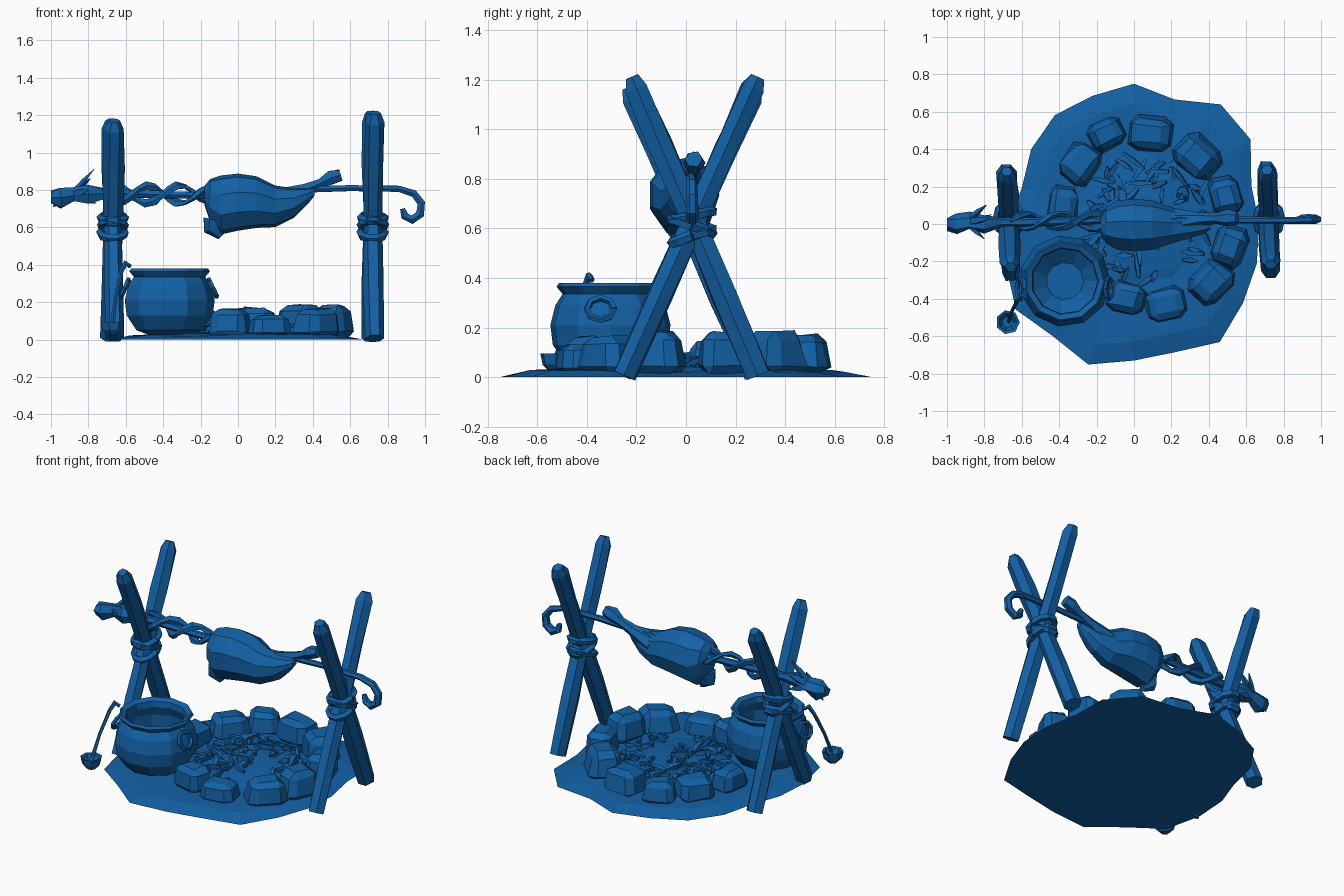
import bpy, bmesh, math, random
from mathutils import Vector as V, Matrix, Euler

random.seed(4)
TAU = math.tau
cube = bpy.data.objects.get("Cube")
if cube:
    bpy.data.objects.remove(cube)

blue = bpy.data.materials.new("deep_blue")
blue.use_nodes = True
colour = (0.006, 0.12, 0.38, 1)
blue.diffuse_color = colour
blue.node_tree.nodes["Principled BSDF"].inputs["Base Color"].default_value = colour


def finish(name, bm):
    bmesh.ops.recalc_face_normals(bm, faces=bm.faces)
    mesh = bpy.data.meshes.new(name)
    bm.to_mesh(mesh)
    bm.free()
    mesh.materials.append(blue)
    obj = bpy.data.objects.new(name, mesh)
    bpy.context.collection.objects.link(obj)
    return obj


def loft(name, rings):
    """Skin a list of equal rings and cap both ends."""
    bm = bmesh.new()
    rows = [[bm.verts.new(p) for p in ring] for ring in rings]
    n = len(rows[0])
    for a, b in zip(rows, rows[1:]):
        for i in range(n):
            j = (i + 1) % n
            bm.faces.new((a[i], a[j], b[j], b[i]))
    bm.faces.new(rows[0])
    bm.faces.new(rows[-1])
    return finish(name, bm)


def tube(name, points, radii, sides=6, wobble=0.0, flat=1.0):
    pts = [V(p) for p in points]
    rings, side = [], None
    for k, p in enumerate(pts):
        t = (pts[min(k + 1, len(pts) - 1)] - pts[max(k - 1, 0)]).normalized()
        if side is None:
            side = t.cross(V((1, 0, 0)) if abs(t.x) < 0.7 else V((0, 1, 0)))
        side = (side - t * side.dot(t)).normalized()
        up = t.cross(side)
        ring = []
        for i in range(sides):
            a = TAU * (i + 0.5) / sides
            r = radii[k] * (1 + random.uniform(-wobble, wobble))
            ring.append(p + side * math.cos(a) * r + up * math.sin(a) * r * flat)
        rings.append(ring)
    return loft(name, rings)


def lathe(name, centre, profile, sides):
    return loft(name, [[V(centre) + V((r * math.cos(TAU * i / sides),
                                       r * math.sin(TAU * i / sides), z))
                        for i in range(sides)] for r, z in profile])


def rock(name, place, size, turn):
    bm = bmesh.new()
    bmesh.ops.create_cube(bm, size=1)
    bmesh.ops.bevel(bm, geom=bm.edges[:], offset=0.2, segments=1, affect='EDGES')
    for v in bm.verts:
        v.co *= random.uniform(0.92, 1.1)
        v.co.x *= 1 - 0.25 * v.co.z
        v.co.y *= 1 - 0.25 * v.co.z
    bm.transform(Matrix.LocRotScale(V(place), Euler((0, 0, turn)), V(size)))
    return finish(name, bm)


# Ground patch with an uneven outline
outline = [.67, .66, .77, .79, .70, .75, .72, .72, .68, .63,
           .67, .72, .78, .74, .79, .73, .72, .78, .72, .69]
rings = []
for scale, z in ((1, 0), (0.86, 0.022), (0.6, 0.03), (0.2, 0.03)):
    rings.append([V((r * scale * math.cos(TAU * i / 20), r * scale * math.sin(TAU * i / 20),
                     z + (random.uniform(-.008, .008) if z else 0)))
                  for i, r in enumerate(outline)])
loft("ground", rings)

# Crossed posts and their rope bindings
for label, x, top in (("left", -0.67, 1.16), ("right", 0.72, 1.2)):
    for part, s in (("front_post", -1), ("back_post", 1)):
        foot, head = V((x + 0.012 * s, -0.26 * s + 0.02, 0.03)), V((x - 0.01 * s, 0.25 * s + 0.035, top))
        if label == "left":
            foot.y, head.y = foot.y - 0.01, head.y - 0.01
        path = [foot.lerp(head, t) for t in (-0.02, 0.25, 0.5, 0.78, 0.97, 1.01)]
        tube(label + "_" + part, path, (.052, .055, .05, .054, .052, .03), 6, 0.12)
    for k, (z, tilt) in enumerate(((0.57, 0.03), (0.61, -0.03), (0.65, 0.02))):
        loop = [(x + 0.065 * math.cos(TAU * i / 10), 0.025 + 0.085 * math.sin(TAU * i / 10),
                 z + tilt * math.sin(TAU * i / 10)) for i in range(11)]
        tube(f"{label}_binding_{k}", loop, [0.022] * 11, 5, 0.15)

# Spit rod with a curled handle
rod = [(-.97, .01, .77), (-.6, .01, .78), (-.2, .02, .77), (.3, .02, .8), (.6, .02, .81),
       (.86, .02, .805), (.94, .025, .78), (.98, .025, .73), (.975, .025, .67),
       (.93, .025, .64), (.89, .025, .66), (.88, .025, .7)]
tube("spit_rod", rod, [.025, .025, .02, .02, .018, .019, .022, .024, .026, .026, .024, .015], 6, 0.1)

# Twisted strands around the rod
for k in range(2):
    path = []
    for i in range(13):
        a = i * 0.75 + k * math.pi
        path.append((-0.66 + 0.042 * i, 0.015 + 0.04 * math.sin(a), 0.775 + 0.048 * math.cos(a)))
    tube(f"twisted_strand_{k}", path, [.012] + [.022, .026, .018] * 4, 5, 0.2, 0.7)

# Gnarled rod end with splinters
tube("rod_knot", [(-1, 0, .76), (-.95, 0, .76), (-.88, .01, .77), (-.8, 0, .78), (-.7, .01, .78)],
     (.035, .062, .045, .05, .025), 6, 0.25)
for k, tip in enumerate(((-.77, .03, .91), (-.79, .1, .86), (-.8, -.08, .8), (-.76, .05, .73), (-.99, .02, .71))):
    base = V((-0.9, 0.01, 0.77))
    tube(f"splinter_{k}", [base, base.lerp(V(tip), 0.6), tip], (.025, .022, .003), 4, 0.1, 0.6)

# Roast: elliptical sections along the rod (x, low, high, half depth)
sections = [(-.18, .72, .82, .04), (-.15, .63, .86, .1), (-.09, .56, .88, .135), (0, .58, .89, .145),
            (.1, .595, .875, .135), (.2, .6, .825, .1), (.3, .65, .81, .07),
            (.37, .72, .81, .045), (.41, .77, .81, .02)]
loft("roast", [[V((x, -.01 + d * math.cos(TAU * i / 9),
                   (lo + hi) / 2 + (hi - lo) / 2 * math.sin(TAU * i / 9)))
                for i in range(9)] for x, lo, hi, d in sections])
tube("roast_stump", [(-.12, -.03, .64), (-.13, -.03, .59), (-.09, -.03, .55)], (.06, .05, .02), 6, 0.1)
tube("roast_shank", [(.22, .02, .75), (.36, .03, .8), (.44, .03, .835), (.5, .03, .865), (.55, .03, .88)],
     (.06, .035, .028, .045, .035), 6, 0.15)

# Cooking pot, hollow, with ring handles
pot = (-0.37, -0.305, 0)
lathe("pot", pot, ((.11, .025), (.18, .05), (.235, .13), (.245, .21), (.225, .29), (.195, .335),
                   (.22, .365), (.21, .38), (.18, .365), (.175, .33), (.2, .27), (.2, .15), (.1, .07)), 11)
for label, s in (("left", 1), ("right", -1)):
    loop = []
    for i in range(9):
        a = TAU * i / 8
        loop.append((pot[0] + s * (0.235 - 0.02 * math.sin(a)), pot[1] - 0.04 + 0.055 * math.cos(a),
                     0.275 + 0.045 * math.sin(a)))
    tube(label + "_pot_ring", loop, [0.014] * 9, 5)

# Ladle leaning on the pot
tube("ladle_handle", [(-.67, -.52, .09), (-.655, -.47, .22), (-.625, -.41, .36), (-.6, -.39, .41), (-.575, -.38, .39)],
     (.012, .01, .012, .016, .012), 5)
lathe("ladle_bowl", (-.675, -.525, .02), ((.025, 0), (.055, .03), (.065, .075), (.05, .07), (.03, .03)), 7)

# Stone ring (x, y, width, height)
stones = [(-.15, .48, .18, .14), (.09, .48, .21, .16), (.34, .36, .22, .17), (.49, .15, .19, .17),
          (.51, -.12, .2, .17), (.42, -.31, .21, .15), (.17, -.43, .2, .12), (-.04, -.4, .19, .15),
          (-.29, .32, .21, .14), (-.38, .1, .18, .13)]
for k, (x, y, w, h) in enumerate(stones):
    turn = math.atan2(y - 0.04, x - 0.06) + math.pi / 2
    rock(f"stone_{k}", (x, y, h / 2 + 0.012), (w, w * 0.82, h), turn)

# Heap of embers and split wood
lathe("ash_mound", (0.06, 0.03, 0.02), ((.4, 0), (.3, .02), (.12, .04)), 12)
for k in range(75):
    a, r = random.uniform(0, TAU), 0.34 * math.sqrt(random.random())
    mid = V((0.07 + r * math.cos(a), 0.03 + r * math.sin(a), 0.085 - 0.1 * r))
    b, half = random.uniform(0, TAU), random.uniform(0.03, 0.075)
    step = V((math.cos(b) * half, math.sin(b) * half, random.uniform(-.02, .02)))
    tube(f"ember_{k}", [mid - step, mid, mid + step], (.012, .024, .01), 4, 0.3, 0.8)
